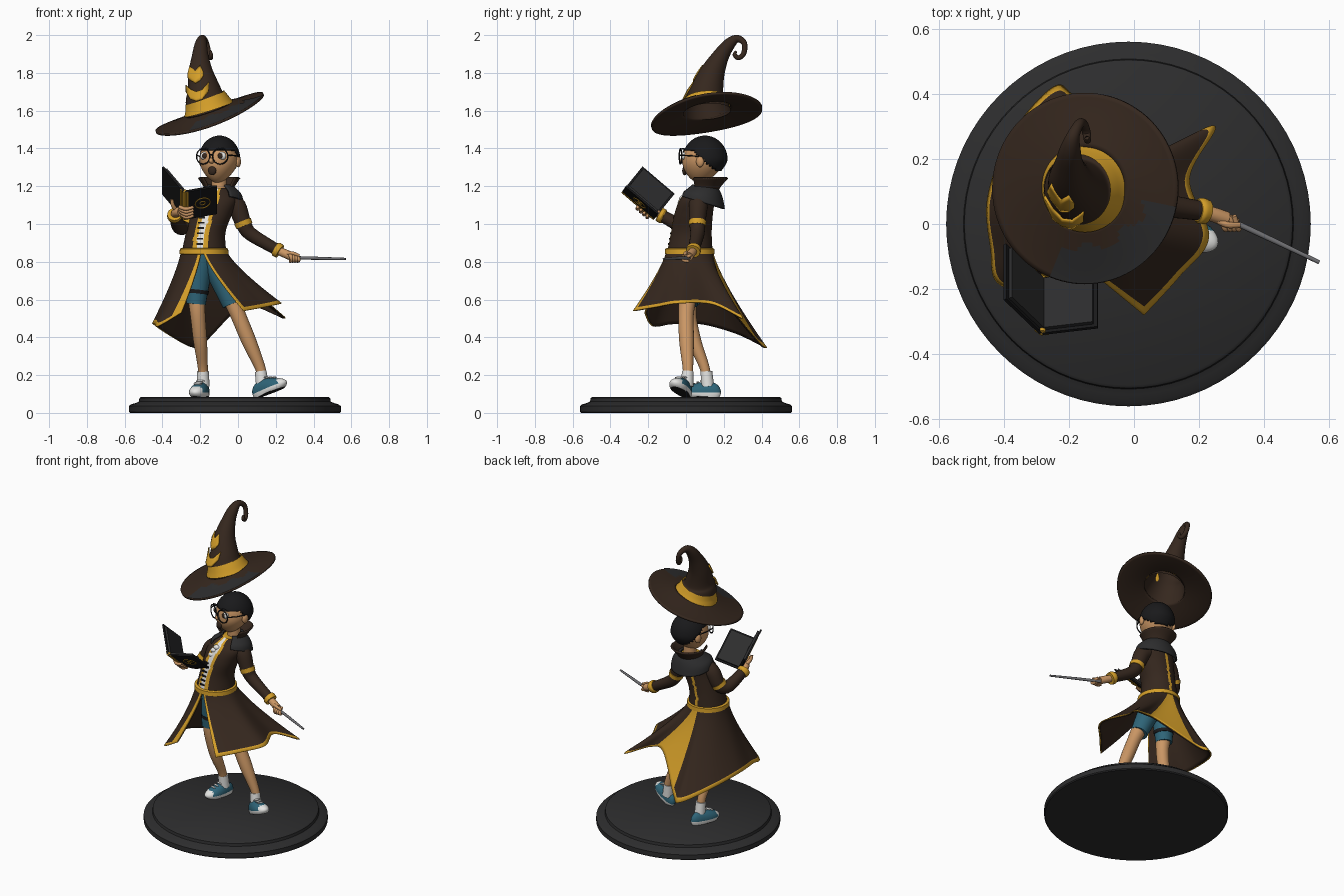
import bpy, bmesh, math
from mathutils import Vector as V, Matrix

if "Cube" in bpy.data.objects:
    bpy.data.objects.remove(bpy.data.objects["Cube"])

def mat(name, r, g, b):
    m = bpy.data.materials.new(name)
    m.diffuse_color = (r, g, b, 1)
    m.use_nodes = True
    m.node_tree.nodes["Principled BSDF"].inputs["Base Color"].default_value = m.diffuse_color
    return m

BROWN = mat("coat brown", .036, .0205, .013)
GOLD = mat("gold trim", .66, .345, .022)
CHAR = mat("charcoal", .026, .026, .027)
BLACK = mat("black", .010, .010, .011)
SKIN = mat("skin", .60, .31, .13)
TEAL = mat("teal", .028, .13, .19)
WHITE = mat("white", .78, .78, .76)
GREY = mat("wand grey", .16, .16, .17)

def build(name, verts, faces, mats, rule=None, thick=0):
    """Mesh object; rule(face centre, face index) gives the material slot."""
    me = bpy.data.meshes.new(name)
    me.from_pydata([tuple(v) for v in verts], [], faces)
    bm = bmesh.new(); bm.from_mesh(me)
    bmesh.ops.recalc_face_normals(bm, faces=bm.faces)
    bm.to_mesh(me); bm.free()
    for m in (mats if isinstance(mats, list) else [mats]):
        me.materials.append(m)
    if rule:
        for p in me.polygons:
            p.material_index = rule(p.center, p.index)
    ob = bpy.data.objects.new(name, me)
    bpy.context.collection.objects.link(ob)
    if thick:
        s = ob.modifiers.new("thickness", "SOLIDIFY")
        s.thickness, s.offset = thick, 0
    return ob

def grid_faces(rows, cols, closed):
    n = cols if closed else cols - 1
    return [(r*cols+c, r*cols+(c+1) % cols, (r+1)*cols+(c+1) % cols, (r+1)*cols+c)
            for r in range(rows-1) for c in range(n)]

def spline(pts, sub):
    """Catmull-Rom through tuples of any length."""
    P = [pts[0]] + list(pts) + [pts[-1]]
    out = []
    for i in range(1, len(P)-2):
        for k in range(sub):
            t = k/sub
            out.append([.5*(2*b+(c-a)*t+(2*a-5*b+4*c-d)*t*t+(3*b-a-3*c+d)*t**3)
                        for a, b, c, d in zip(P[i-1], P[i], P[i+1], P[i+2])])
    return out + [list(pts[-1])]

def sweep(name, pts, m, n=20, sub=5, cap=True):
    """Round tube through (x, y, z, radius) points."""
    S = spline(pts, sub)
    C = [V(s[:3]) for s in S]
    verts, side = [], V((1, 0.02, 0.03))
    for i, c in enumerate(C):
        t = (C[min(i+1, len(C)-1)] - C[max(i-1, 0)]).normalized()
        if abs(side.normalized().dot(t)) > .95:
            side = V((0, 1, 0))
        side = (side - t*side.dot(t)).normalized()
        up = t.cross(side)
        verts += [c + (side*math.cos(a)+up*math.sin(a))*S[i][3] for a in [2*math.pi*k/n for k in range(n)]]
    f = grid_faces(len(C), n, True)
    if cap:
        f += [tuple(range(n)), tuple(range(len(verts)-n, len(verts)))]
    return build(name, verts, f, m)

def loft(name, rings, m, n=64, a0=0, a1=360, rule=None, cap=True, thick=0):
    """Stacked ellipses (x, y, z, rx, ry)."""
    closed = a1-a0 == 360
    ang = [math.radians(a0+(a1-a0)*k/(n if closed else n-1)) for k in range(n)]
    verts = [(x+rx*math.cos(a), y+ry*math.sin(a), z) for x, y, z, rx, ry in rings for a in ang]
    f = grid_faces(len(rings), n, closed)
    if closed and cap:
        f += [tuple(range(n)), tuple(range(len(verts)-n, len(verts)))]
    return build(name, verts, f, m, rule, thick)

def ball(name, loc, size, m, M=Matrix(), shape=None, rule=None, keep=None, thick=0, n=32):
    bm = bmesh.new()
    bmesh.ops.create_uvsphere(bm, u_segments=n, v_segments=n//2, radius=1)
    for v in bm.verts:
        p = V((v.co.x*size[0], v.co.y*size[1], v.co.z*size[2]))
        v.co = (shape(p) if shape else p) + V(loc)
    verts = [v.co.copy() for v in bm.verts]
    faces = [tuple(v.index for v in f.verts) for f in bm.faces if not keep or keep(f.calc_center_median())]
    bm.free()
    ob = build(name, verts, faces, m, rule, thick)
    ob.matrix_world = M
    return ob

def torus(name, R, r, m, M):
    v = [((R+r*math.cos(b))*math.cos(a), r*math.sin(b), (R+r*math.cos(b))*math.sin(a))
         for a in [math.pi*k/16 for k in range(33)] for b in [math.pi*j/4 for j in range(8)]]
    build(name, v, grid_faces(33, 8, True), m).matrix_world = M

def slab(name, o, u, v, n, m):
    """Box from a corner and three edge vectors."""
    o, u, v, n = V(o), V(u), V(v), V(n)
    p = [o, o+u, o+u+v, o+v]
    build(name, p+[q+n for q in p], [(0, 1, 2, 3), (4, 5, 6, 7)]+[(i, (i+1) % 4, (i+1) % 4+4, i+4) for i in range(4)], m)

# Round plinth
loft("plinth", [(-.017, 0, z, r, r) for z, r in [(0, .555), (.006, .561), (.036, .561), (.045, .55), (.052, .525), (.06, .508), (.078, .505), (.085, .496)]], CHAR, n=72)

# Legs, shorts, socks
sweep("left_leg", [(-.22, .02, .62, .048), (-.213, .015, .52, .04), (-.2, .045, .38, .036), (-.187, .095, .25, .027), (-.185, .11, .18, .025)], SKIN)
sweep("right_leg", [(-.04, .01, .62, .048), (0, .0, .52, .041), (.058, .003, .38, .039), (.117, .01, .24, .028), (.13, .01, .18, .026)], SKIN)
sweep("left_shorts", [(-.19, .03, .86, .08), (-.21, .025, .72, .066), (-.222, .02, .575, .051)], TEAL)
sweep("right_shorts", [(-.15, .03, .86, .08), (-.09, .02, .72, .066), (-.03, .01, .575, .053)], TEAL)
sweep("shorts_band", [(-.2155, .023, .65, .062), (-.2175, .022, .63, .06)], BLACK)
sweep("left_sock", [(-.186, .108, .22, .031), (-.184, .115, .14, .034)], WHITE)
sweep("right_sock", [(.12, .01, .22, .031), (.13, .005, .14, .034)], WHITE)

# Sneakers: toe along local -y
def shoe(side, loc, yaw, pitch):
    M = Matrix.Translation(loc) @ Matrix.Rotation(math.radians(yaw), 4, 'Z') @ Matrix.Rotation(math.radians(pitch), 4, 'X')
    def shape(p):
        w = .8 + .25*max(0, min(1, (.04-p.y)/.1))
        return V((p.x*w, p.y, max(0, p.z*(.78+p.y*2.4)+.024)))
    def colour(c, i):
        return 2 if c.z < .002 else 1 if c.z < .02 or c.y < -.07 else 0
    ball(side+"_shoe", (0, 0, 0), (.05, .105, .07), [TEAL, WHITE, BLACK], M, shape, colour)
    for k in range(3):
        ball(side+"_lace", (0, -.045+.022*k, .068+.008*k), (.025, .006, .006), WHITE, M, n=10)
shoe("left", (-.2, .085, .085), -18, 0)
shoe("right", (.175, -.028, .108), 64, -20)

# Coat skirt: belt angle and hem point for each control; brown lining inside
hem = [(-93, .03, -.28, .54), (-50, .14, -.16, .56), (-15, .23, -.04, .58), (15, .17, .14, .575), (48, .25, .30, .50),
       (72, .1, .235, .56), (86, .0, .24, .55), (94, -.18, .39, .37), (110, -.25, .42, .35), (145, -.38, .27, .42),
       (180, -.45, .08, .47), (215, -.44, -.08, .47), (245, -.42, -.18, .46), (263, -.30, -.22, .53)]
cols, rows = spline(hem, 10), 20
def skirt(name, inset, mats, rule):
    sk = []
    for r in range(rows):
        t = r/(rows-1); s = t**1.25
        for a, x, y, z in cols:
            a = math.radians(a)
            sk.append(((-.18+(.12-inset)*math.cos(a))*(1-s)+x*s - inset*s*math.cos(a),
                       (.02+(.122-inset)*math.sin(a))*(1-s)+y*s - inset*s*math.sin(a), .855*(1-t)+z*t))
    build(name, sk, grid_faces(rows, len(cols), False), mats, rule, .004)
def skirt_rule(c, i):
    r, k = divmod(i, len(cols)-1)
    return 1 if r >= rows-2 or k < 2 or k > len(cols)-7 or 53 <= k <= 68 else 0
skirt("coat_skirt", 0, [BROWN, GOLD], skirt_rule)
skirt("coat_lining", .009, BROWN, None)

# Coat body with gold edges, white shirt front and gold back seam
body = spline([(-.18, .02, .84, .12, .122), (-.172, .028, .95, .105, .108), (-.145, .04, 1.05, .112, .102), (-.12, .06, 1.13, .115, .092), (-.1, .085, 1.19, .06, .06)], 6)
def body_rule(c, i):
    x, y = min(body, key=lambda q: abs(q[2]-c.z))[:2]
    a = math.degrees(math.atan2(c.y-y, c.x-x))
    if abs(a-90) < 5:
        return 1
    d = abs(a+102)
    return 2 if d < 9 else 1 if d < 22 else 0
loft("coat_body", body, [BROWN, GOLD, WHITE], 108, rule=body_rule)
loft("belt", [(-.18, .02, z, .12+d, .122+d) for z, d in [(.838, .002), (.842, .01), (.868, .008), (.872, 0)]], GOLD)
for k in range(6):
    slab("shirt_frog", (-.22+.002*k, -.091+.005*k, .89+.028*k), (.034, -.004, 0), (0, .001, .009), (0, .02, 0), BLACK)
for x, y, z in [(-.16, -.028, 1.115), (-.14, -.024, 1.1), (-.17, -.035, 1.085), (-.145, -.02, 1.135), (-.155, -.04, 1.06)]:
    ball("neck_ruffle", (x, y, z), (.022, .016, .016), WHITE, n=16)

# Shoulder cape (higher at the front) and standing collar
cape = loft("shoulder_cape", spline([(-.105, .085, 1.08, .128, .115), (-.105, .085, 1.13, .12, .105), (-.1, .09, 1.17, .092, .085), (-.1, .09, 1.205, .06, .06)], 4), CHAR, 48, -62, 226, thick=.012)
for v in cape.data.vertices:
    v.co.z += .3*max(0, .2-v.co.y)*(1.205-v.co.z)/.125
loft("collar", spline([(-.1, .09, 1.165, .07, .07), (-.1, .1, 1.2, .078, .08), (-.1, .11, 1.245, .108, .11)], 4), BROWN, 40, -40, 220, thick=.01)

# Sleeves and cuffs
sweep("right_sleeve", [(-.04, .07, 1.12, .05), (-.005, .065, 1.09, .05), (.03, .06, 1.0, .042), (.07, .06, .945, .037), (.21, .04, .862, .03)], BROWN)
sweep("left_sleeve", [(-.19, .06, 1.11, .05), (-.235, .055, 1.08, .05), (-.275, .04, 1.0, .043), (-.31, -.01, .985, .039), (-.335, -.13, 1.045, .031)], BROWN)
sweep("right_armband", [(.024, .061, 1.015, .047), (.034, .06, .99, .045)], GOLD)
sweep("left_armband", [(-.268, .045, 1.018, .048), (-.278, .038, .998, .047)], GOLD)
sweep("right_cuff", [(.195, .042, .871, .034), (.205, .041, .865, .04), (.222, .037, .854, .038)], GOLD)
sweep("left_cuff", [(-.333, -.115, 1.037, .034), (-.335, -.125, 1.042, .04), (-.336, -.142, 1.052, .038)], GOLD)

# Hands
sweep("right_wrist", [(.21, .04, .86, .021), (.25, .027, .843, .023), (.285, .015, .828, .023)], SKIN)
sweep("left_wrist", [(-.335, -.13, 1.048, .021), (-.325, -.165, 1.062, .025), (-.3, -.2, 1.065, .025)], SKIN)
for k in range(4):
    x = .268+.013*k
    sweep("right_finger", [(x, .025, .835, .009), (x+.012, -.012, .83-.004*k, .01), (x+.015, -.01, .807, .009), (x+.008, .014, .802, .008)], SKIN, 10)
    sweep("left_finger", [(-.31, -.19-.014*k, 1.06+.01*k, .01), (-.275, -.205-.017*k, 1.035+.015*k, .01), (-.235, -.205-.017*k, 1.045+.015*k, .008)], SKIN, 10)
sweep("right_thumb", [(.26, .01, .845, .011), (.29, -.003, .845, .01), (.325, -.003, .832, .008)], SKIN, 10)
sweep("left_thumb", [(-.325, -.17, 1.07, .012), (-.345, -.19, 1.1, .011), (-.35, -.2, 1.13, .009)], SKIN, 10)

# Wand
sweep("wand", [(.26, .028, .822, .009), (.4, -.037, .819, .0085), (.57, -.118, .815, .006)], GREY, 12)

# Open book: two covers hinged on a spine
o, up = V((-.283, -.165, 1.03)), V((0, -.17, .145))
for side, w, sign in [("right", V((.17, .02, .03)), 1), ("left", V((-.11, .105, .13)), -1)]:
    n = w.cross(up).normalized()*sign
    slab(side+"_cover", o, w, up, n*.01, BLACK)
    slab(side+"_pages", o+up*.05, w*.93, up*.9, n*-.012, CHAR)
    slab(side+"_hinge_trim", o+n*.01+w*.04, w*.07, up, n*.003, GOLD)
    M = Matrix.Translation(o+w*.55+up*.5+n*.011) @ V((0, 1, 0)).rotation_difference(n).to_matrix().to_4x4()
    if sign > 0:
        torus("cover_ring", .04, .003, GOLD, M)
        torus("cover_dot", .014, .003, GOLD, M)
sweep("book_spine", [(*o, .012), (*(o+up), .012)], GOLD, 12)

# Head, turned towards the book
H = Matrix.Translation((-.1, .095, 1.34)) @ Matrix.Rotation(math.radians(-20), 4, 'Z')
def jaw(p):
    k = 1 - .28*max(0, -p.z/.125)**1.5
    return V((p.x*k, p.y*k - max(0, -p.z)*.2, p.z))
def hairline(c):
    return c.z > .05-max(0, c.y+.02)*1.0 and c.z > -.07
sweep("neck", [(-.1, .1, 1.15, .04), (-.1, .1, 1.27, .04)], SKIN)
ball("head", (0, 0, 0), (.102, .115, .122), SKIN, H, jaw, n=48)
ball("hair", (0, .006, .001), (.104, .116, .122), BLACK, H, jaw, keep=hairline, thick=.01, n=64)
ball("nose", (0, -.116, -.005), (.013, .02, .016), SKIN, H, n=16)
ball("mouth", (0, -.108, -.058), (.023, .012, .024), BROWN, H, n=20)
for s in (-1, 1):
    ball("ear", (s*.102, .015, -.01), (.014, .022, .03), SKIN, H, n=16)
    ball("eye", (s*.046, -.092, .02), (.027, .016, .022), WHITE, H, n=20)
    ball("iris", (s*.044, -.105, .021), (.014, .006, .015), BROWN, H, n=16)
    ball("brow", (s*.048, -.1, .058), (.026, .008, .004), BLACK, H, n=16)
    torus("glasses_rim", .041, .0036, BLACK, H @ Matrix.Translation((s*.048, -.115, .018)) @ Matrix.Rotation(s*.2, 4, 'Z'))
    sweep("glasses_arm", [(s*.088, -.106, .025, .0035), (s*.106, -.05, .022, .0035), (s*.107, .01, .018, .0035)], BLACK, 8).matrix_world = H
sweep("glasses_bridge", [(-.011, -.122, .022, .0035), (0, -.127, .028, .0035), (.011, -.122, .022, .0035)], BLACK, 8).matrix_world = H

# Tilted hat brim with a charcoal patch on the front right
bv, nr, na = [], 13, 96
for r in range(nr):
    R = .122+.163*r/(nr-1)
    for k in range(na):
        a = 2*math.pi*k/na
        dx, dy, q = R*math.cos(a), R*1.03*math.sin(a), r/(nr-1)
        bv.append((-.15+dx, .11+dy, 1.576+.345*dx+.16*dy+.03*(1-q)**1.5+.012*q*q*math.cos(2*a)))
brim = build("hat_brim", bv, grid_faces(nr, na, True), BROWN, thick=.012)
def patch(f):
    x, y = bv[f[0]][:2]
    a = math.degrees(math.atan2(y-.11, x+.15))
    return -112 < a < -15 and math.hypot(x+.15, y-.11) > .178+.016*math.sin(a*.16)
build("hat_brim_patch", [(x, y, z+.0085) for x, y, z in bv], [f for f in grid_faces(nr, na, True) if patch(f)], CHAR)

# Hat crown with curled tip, and band
crown = [(-.15, .11, 1.595, .128), (-.172, .106, 1.66, .108), (-.18, .112, 1.71, .088), (-.197, .14, 1.8, .066), (-.2, .185, 1.89, .044), (-.196, .23, 1.953, .032), (-.187, .272, 1.981, .02), (-.168, .308, 1.957, .015), (-.155, .306, 1.905, .014), (-.146, .28, 1.88, .013), (-.143, .258, 1.895, .011), (-.145, .265, 1.915, .006)]
sweep("hat_crown", crown, BROWN, 40, 8, cap=False)
sweep("hat_band", [(-.154, .11, 1.607, .136), (-.163, .108, 1.635, .122), (-.175, .106, 1.668, .109)], GOLD, 48, cap=False)

# Cut-out emblem, each outline filled by strips that follow the front of the crown
def crown_front(x, z):
    j = next(i for i in range(len(crown)-1) if crown[i+1][2] > z)
    a, b = crown[j], crown[j+1]
    t = (z-a[2])/(b[2]-a[2])
    cx, cy, _, r = [p+(q-p)*t for p, q in zip(a, b)]
    return cy - math.sqrt(max(.0004, r*r-(x-cx)**2)) - .014
for nm, rail in [("upper", [(-.265, 1.775, 1.8), (-.255, 1.763, 1.835), (-.225, 1.745, 1.81), (-.2, 1.762, 1.84), (-.183, 1.785, 1.8)]),
                 ("lower", [(-.275, 1.7, 1.735), (-.25, 1.66, 1.712), (-.22, 1.65, 1.7), (-.19, 1.66, 1.71), (-.155, 1.705, 1.75)])]:
    ev = [(x, crown_front(x, lo+(hi-lo)*k/4), lo+(hi-lo)*k/4) for x, lo, hi in rail for k in range(5)]
    build("hat_emblem_"+nm, ev, grid_faces(5, 5, False), GOLD, thick=.008)

# Smooth shading with sharp edges kept
bpy.ops.object.select_all(action='SELECT')
bpy.context.view_layer.objects.active = brim
bpy.ops.object.shade_smooth_by_angle(angle=math.radians(42))
